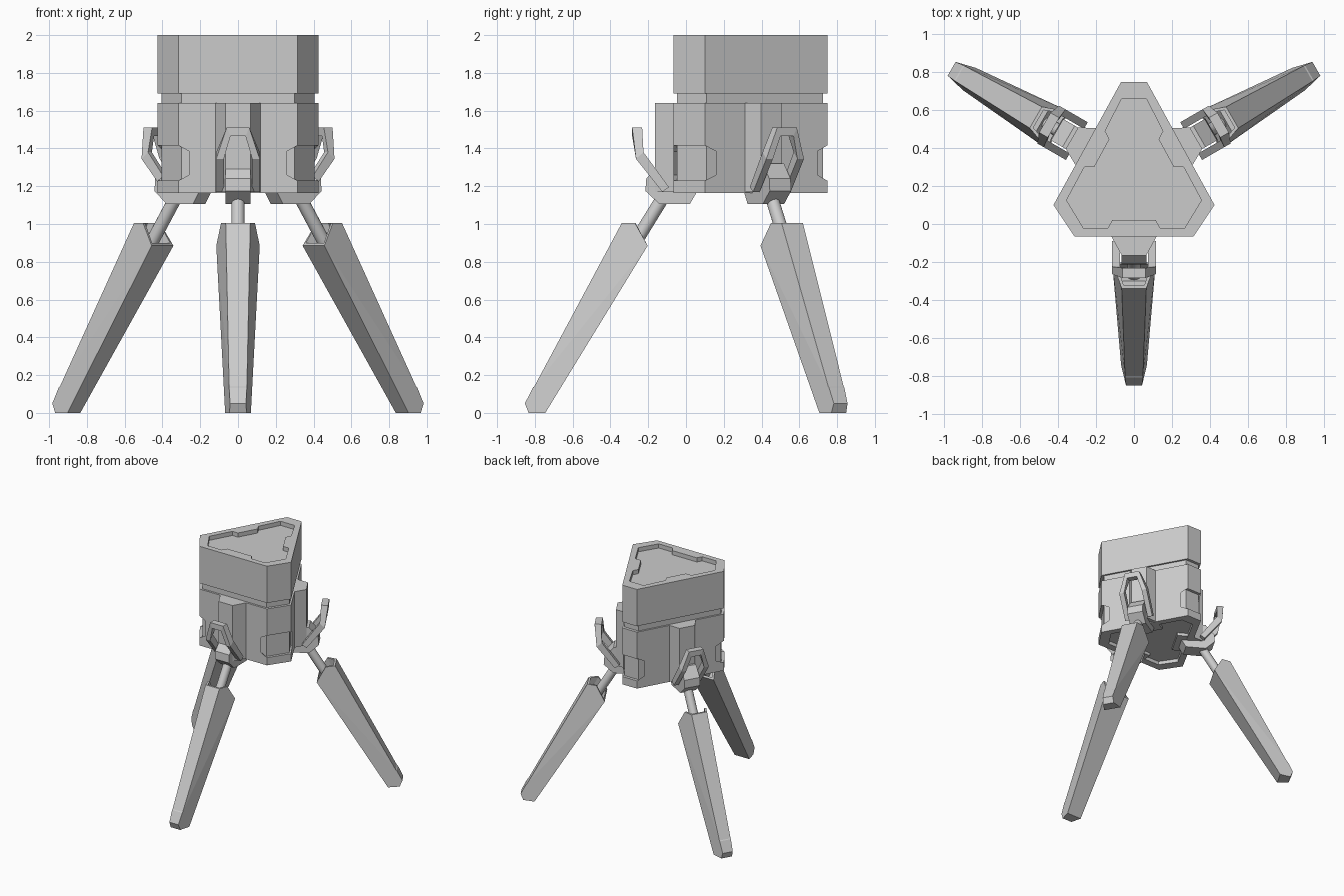
import bpy, bmesh, math
from mathutils import Vector

if "Cube" in bpy.data.objects:
    bpy.data.objects.remove(bpy.data.objects["Cube"])

def finish(name, bm, smooth=False):
    bmesh.ops.recalc_face_normals(bm, faces=bm.faces)
    me = bpy.data.meshes.new(name)
    bm.to_mesh(me)
    bm.free()
    ob = bpy.data.objects.new(name, me)
    bpy.context.collection.objects.link(ob)
    if smooth:
        bpy.context.view_layer.objects.active = ob
        ob.select_set(True)
        bpy.ops.object.shade_smooth_by_angle()
        ob.select_set(False)
    return ob

def loft(name, rings):
    """Closed solid through rings of equal point count."""
    bm = bmesh.new()
    vs = [[bm.verts.new(p) for p in r] for r in rings]
    n = len(rings[0])
    for a, b in zip(vs, vs[1:]):
        for i in range(n):
            j = (i + 1) % n
            bm.faces.new((a[i], a[j], b[j], b[i]))
    bm.faces.new(vs[0])
    bm.faces.new(vs[-1])
    return finish(name, bm)

def prism(name, pts, z0, z1):
    return loft(name, [[(x, y, z) for x, y in pts] for z in (z0, z1)])

def cut(ob, cutter):
    m = ob.modifiers.new("cut", 'BOOLEAN')
    m.operation, m.solver, m.object = 'DIFFERENCE', 'EXACT', cutter
    bpy.context.view_layer.objects.active = ob
    bpy.ops.object.modifier_apply(modifier=m.name)
    bpy.data.objects.remove(cutter)

def mirrored(half):
    return half + [(-x, y) for x, y in reversed(half)]

def scaled(pts, k):
    return [(x * k, 0.27 + (y - 0.27) * k) for x, y in pts]

# Body: truncated triangle in plan, upper cap, recessed core, lower block
PLAN = mirrored([(.068, .75), (.425, .10), (.315, -.065)])
cap = prism("upper_body", PLAN, 1.69, 2.0)
RECESS = mirrored([(.066, .66), (.152, .49), (.13, .447), (.21, .30), (.262, .30),
                   (.356, .126), (.268, -.02), (.137, -.02), (.115, .02)])
cut(cap, prism("top_cutter", RECESS, 1.965, 2.1))
prism("body_core", scaled(PLAN, .95), 1.21, 1.72)
lower = prism("lower_body", PLAN, 1.165, 1.64)
cut(lower, prism("bottom_cutter", scaled(PLAN, .82), 1.1, 1.195))

# Wrapped corner recesses
for mid, nrm, w, c in [((.37, .0175), (.832, -.555), .13, .10),
                       ((-.37, .0175), (-.832, -.555), .13, .10),
                       ((0, .75), (0, 1), .098, .07)]:
    m, n = Vector(mid), Vector(nrm)
    t = Vector((-n.y, n.x))
    prof = [(-c, 1.415), (c, 1.415), (w, 1.385), (w, 1.26),
            (c, 1.23), (-c, 1.23), (-w, 1.26), (-w, 1.385)]
    cut(lower, loft("corner_cutter", [[(*(m + n * d + t * s), z) for s, z in prof]
                                      for d in (.1, -.09)]))

def build_leg(tag, base, ang, col_shift):
    out = Vector((math.cos(ang), math.sin(ang), 0))
    side = Vector((-out.y, out.x, 0))
    origin = Vector((*base, 0))

    def P(d, s, z):
        return origin + out * d + side * s + Vector((0, 0, z))

    # Tapered column on the body
    col = [(-.12, -.12), (0, -.12), (.10, -.065), (.10, .065), (0, .12), (-.12, .12)]
    loft(tag + "_column", [[P(d + col_shift, s, z) for d, s in col] for z in (1.17, 1.64)])

    # Pivot bracket
    prof = [(.02, 1.32), (.075, 1.32), (.145, 1.24), (.15, 1.175), (.075, 1.105),
            (-.085, 1.105), (-.12, 1.165), (0, 1.17)]
    loft(tag + "_bracket", [[P(d, s, z) for d, z in prof] for s in (-.065, .065)])

    # Arched handle
    stations = []
    for k in (1, -1):
        half = [[P(.06, .115 * k, 1.17), P(.025, .115 * k, 1.195),
                 P(.025, .075 * k, 1.195), P(.06, .075 * k, 1.17)],
                [P(.20, .115 * k, 1.345), P(.16, .115 * k, 1.38),
                 P(.16, .075 * k, 1.38), P(.20, .075 * k, 1.345)],
                [P(.22, .06 * k, 1.51), P(.167, .06 * k, 1.51),
                 P(.167, .04 * k, 1.465), P(.22, .04 * k, 1.465)]]
        stations += half if k == 1 else half[::-1]
    loft(tag + "_handle", stations)

    # Telescopic rod
    a, b = P(.045, 0, 1.16), P(.23, 0, .86)
    bm = bmesh.new()
    bmesh.ops.create_cone(bm, cap_ends=True, segments=16, radius1=.035, radius2=.035,
                          depth=(b - a).length)
    bm.transform((b - a).to_track_quat('Z', 'Y').to_matrix().to_4x4())
    bmesh.ops.translate(bm, verts=bm.verts, vec=(a + b) / 2)
    finish(tag + "_rod", bm, smooth=True)

    # Tapered leg shell with a hollow upper end: distance, half width, height
    prof = [(.275, .065, 1.005), (.738, .047, .14), (.745, .047, .135), (.788, .042, .05),
            (.768, .045, 0), (.68, .068, 0), (.138, .115, .885), (.205, .09, 1.005)]
    bm = bmesh.new()
    L = [bm.verts.new(P(d, s, z)) for d, s, z in prof]
    R = [bm.verts.new(P(d, -s, z)) for d, s, z in prof]
    n = len(prof)
    strip = [bm.faces.new((L[i], L[(i + 1) % n], R[(i + 1) % n], R[i])) for i in range(n)]
    for row in (L, R):
        bm.faces.new((row[0], row[1], row[6], row[7]))
        bm.faces.new(row[1:7])
    bmesh.ops.recalc_face_normals(bm, faces=bm.faces)
    top = [strip[6], strip[7]]
    bmesh.ops.inset_region(bm, faces=top, thickness=.016, use_even_offset=True)
    inner = {v for f in top for v in f.verts}
    ring = bmesh.ops.extrude_face_region(bm, geom=top)
    moved = [g for g in ring["geom"] if isinstance(g, bmesh.types.BMVert)]
    bmesh.ops.delete(bm, geom=[f for f in top if f.is_valid], context='FACES')
    bmesh.ops.translate(bm, verts=moved, vec=out * .035 - Vector((0, 0, .063)))
    finish(tag + "_leg", bm)

build_leg("front", (0, -.065), -math.pi / 2, 0)
build_leg("right", (.28, .425), math.radians(30), -.045)
build_leg("left", (-.28, .425), math.radians(150), -.045)
